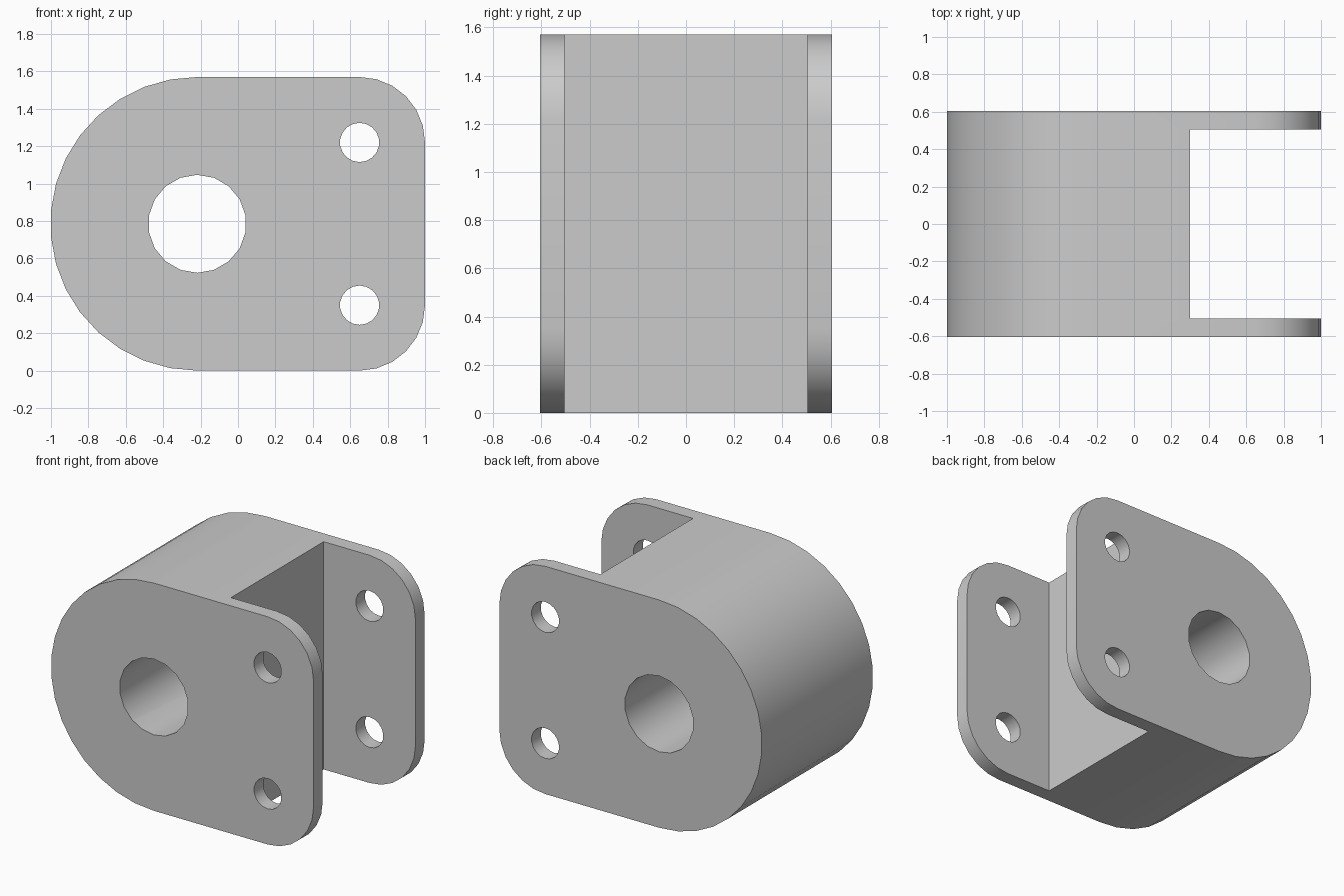
import bpy
import bmesh
from math import cos, sin, pi, radians

HEIGHT = 1.57
MID = HEIGHT / 2
HALF_WIDTH = 0.605
NOSE_X = -0.218          # centre of the round end and of the main bore
CORNER = 0.35            # radius of the plate corners
HOLE_X = 1 - CORNER      # bolt holes are concentric with the corners

if "Cube" in bpy.data.objects:
    bpy.data.objects.remove(bpy.data.objects["Cube"], do_unlink=True)

steel = bpy.data.materials.new("light_grey")
steel.use_nodes = True
grey = (0.6, 0.6, 0.6, 1)
steel.diffuse_color = grey
steel.node_tree.nodes["Principled BSDF"].inputs["Base Color"].default_value = grey


def arc(cx, cz, r, start, end, steps):
    """Points on an arc in the xz plane, both ends included."""
    angles = [radians(start + (end - start) * i / steps) for i in range(steps + 1)]
    return [(cx + r * cos(a), cz + r * sin(a)) for a in angles]


def prism(name, outline, half_depth):
    """Extrude an xz outline along y, centred on y = 0."""
    bm = bmesh.new()
    face = bm.faces.new([bm.verts.new((x, -half_depth, z)) for x, z in outline])
    extruded = bmesh.ops.extrude_face_region(bm, geom=[face])["geom"]
    verts = [v for v in extruded if isinstance(v, bmesh.types.BMVert)]
    bmesh.ops.translate(bm, verts=verts, vec=(0, 2 * half_depth, 0))
    bmesh.ops.recalc_face_normals(bm, faces=bm.faces)
    mesh = bpy.data.meshes.new(name)
    bm.to_mesh(mesh)
    bm.free()
    mesh.materials.append(steel)
    obj = bpy.data.objects.new(name, mesh)
    bpy.context.collection.objects.link(obj)
    return obj


def cut(target, cutter):
    """Subtract the cutter from the target, then discard it."""
    cutter.hide_render = True
    mod = target.modifiers.new("cut", "BOOLEAN")
    mod.operation = "DIFFERENCE"
    mod.solver = "EXACT"
    mod.object = cutter
    bpy.context.view_layer.objects.active = target
    bpy.ops.object.modifier_apply(modifier=mod.name)
    bpy.data.objects.remove(cutter, do_unlink=True)


def round_cutter(name, x, z, r):
    return prism(name, arc(x, z, r, 90, 450, 18)[:-1], 1)


# Body: round nose on one end, rounded corners on the other
outline = (arc(NOSE_X, MID, MID, 90, 270, 17)
           + arc(HOLE_X, CORNER, CORNER, -90, 0, 6)
           + arc(HOLE_X, HEIGHT - CORNER, CORNER, 0, 90, 6))
body = prism("clevis_body", outline, HALF_WIDTH)

# Slot that leaves the two side plates
slot = [(0.3, -1), (2, -1), (2, 3), (0.3, 3)]
cut(body, prism("slot_cutter", slot, 0.505))

# Main bore and the bolt holes
cut(body, round_cutter("bore_cutter", NOSE_X, MID, 0.262))
for z in (CORNER, HEIGHT - CORNER):
    cut(body, round_cutter("bolt_hole_cutter", HOLE_X, z, 0.105))

# Smooth curved walls, sharp rims
bpy.ops.object.select_all(action="DESELECT")
body.select_set(True)
bpy.context.view_layer.objects.active = body
bpy.ops.object.shade_smooth_by_angle(angle=radians(30))
